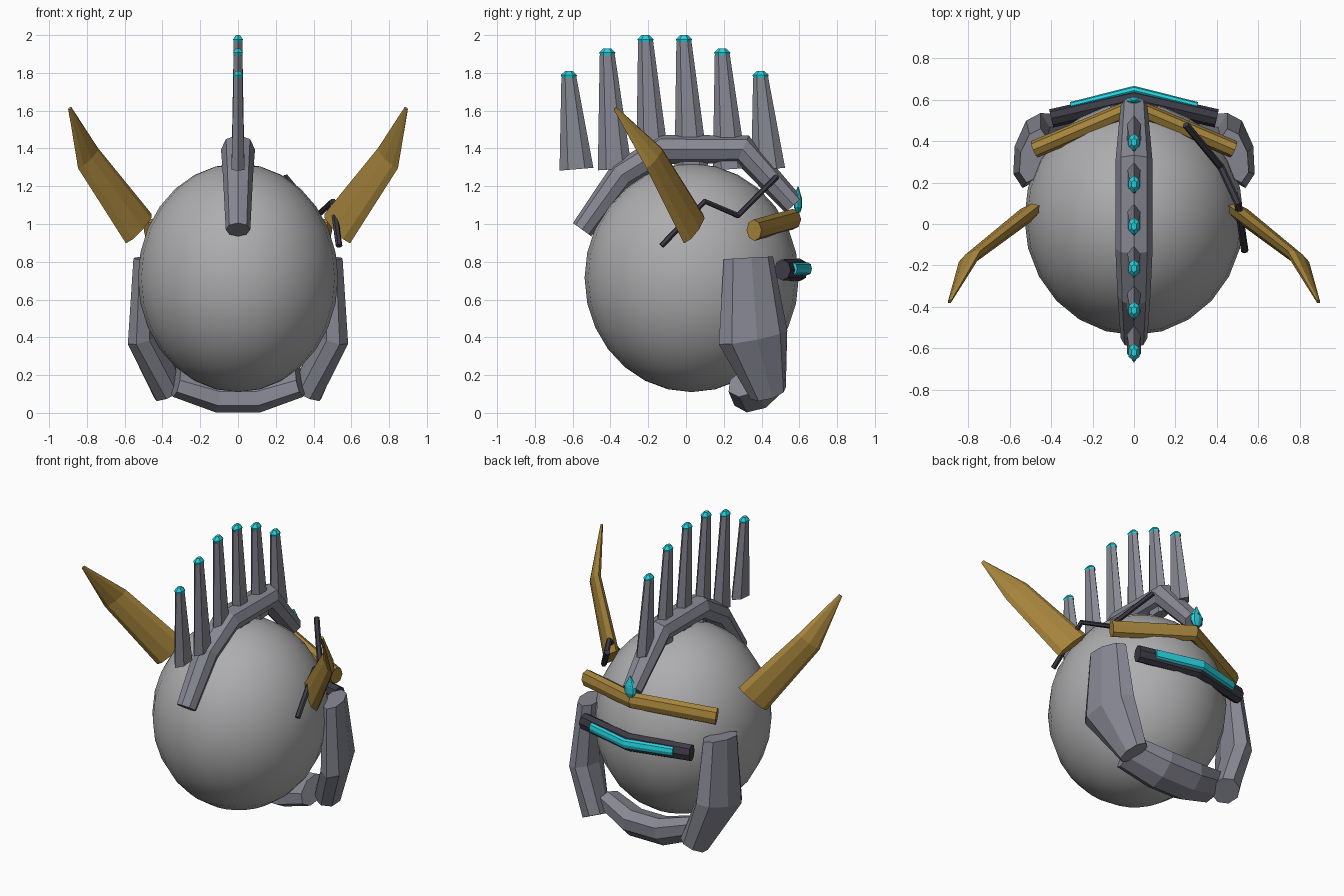
import bpy, bmesh, math
from mathutils import Vector


def material(name, rgb):
    m = bpy.data.materials.new(name)
    m.diffuse_color = (*rgb, 1)
    return m


SHELL = material("light grey", (0.42, 0.42, 0.43))
STEEL = material("steel grey", (0.24, 0.245, 0.29))
GOLD = material("old gold", (0.38, 0.23, 0.045))
DARK = material("charcoal", (0.045, 0.043, 0.06))
TEAL = material("teal glow", (0.02, 0.62, 0.70))


def loft(name, stations, wide, mat, sides=8):
    """Tapered tube: stations are (x, y, z, half_wide, half_thin)."""
    bm = bmesh.new()
    pts = [Vector(s[:3]) for s in stations]
    rings = []
    for i, s in enumerate(stations):
        t = Vector()
        if i > 0:
            t += (pts[i] - pts[i - 1]).normalized()
        if i < len(pts) - 1:
            t += (pts[i + 1] - pts[i]).normalized()
        t.normalize()
        a = Vector(wide)
        a = (a - t * a.dot(t)).normalized()
        b = t.cross(a)
        angles = [2 * math.pi * k / sides for k in range(sides)]
        rings.append([bm.verts.new(pts[i] + a * s[3] * math.cos(q) + b * s[4] * math.sin(q))
                      for q in angles])
    for r0, r1 in zip(rings, rings[1:]):
        for k in range(sides):
            j = (k + 1) % sides
            bm.faces.new((r0[k], r0[j], r1[j], r1[k]))
    bm.faces.new(rings[0])
    bm.faces.new(rings[-1])
    bmesh.ops.recalc_face_normals(bm, faces=bm.faces)
    me = bpy.data.meshes.new(name)
    bm.to_mesh(me)
    bm.free()
    me.materials.append(mat)
    ob = bpy.data.objects.new(name, me)
    bpy.context.collection.objects.link(ob)
    return ob


def pair(name, stations, wide, mat, sides=8):
    """Loft on the +x side and its mirror image."""
    loft(name + "_right", stations, wide, mat, sides)
    loft(name + "_left", [(-s[0], *s[1:]) for s in stations],
         (-wide[0], wide[1], wide[2]), mat, sides)


# Helmet shell
bpy.ops.mesh.primitive_uv_sphere_add(segments=24, ring_count=14, radius=1, location=(0, 0.03, 0.715))
shell = bpy.context.object
shell.name = "helmet_shell"
shell.scale = (0.53, 0.567, 0.605)
shell.data.materials.append(SHELL)
bpy.ops.object.shade_smooth()

# Crest ridge from back to brow
loft("crest_ridge", [(0, -0.55, 0.97, 0.06, 0.065), (0, -0.34, 1.26, 0.075, 0.08),
                     (0, -0.12, 1.395, 0.08, 0.09), (0, 0.30, 1.395, 0.08, 0.09),
                     (0, 0.57, 1.10, 0.06, 0.065)], (0, 0.5, 1), STEEL)

# Crest fins with glowing tips
for i, top in enumerate((1.81, 1.93, 2.0, 2.0, 1.93, 1.81)):
    y = -0.62 + 0.203 * i
    loft(f"crest_fin_{i + 1}", [(0, y + 0.04, 1.29, 0.09, 0.04), (0, y, top - 0.035, 0.04, 0.026)],
         (0, 1, 0), STEEL, 6)
    loft(f"fin_tip_{i + 1}", [(0, y, top - 0.045, 0.034, 0.024), (0, y, top - 0.022, 0.043, 0.03),
                              (0, y, top, 0.02, 0.013)], (0, 1, 0), TEAL, 6)

# Side horns
pair("horn", [(0.525, 0.04, 0.975, 0.115, 0.04), (0.795, -0.17, 1.35, 0.085, 0.03),
              (0.89, -0.375, 1.612, 0.012, 0.008)], (-0.58, 0.43, 0.69), GOLD)

# Cheek guards
pair("cheek_guard", [(0.485, 0.33, 0.82, 0.135, 0.065), (0.495, 0.355, 0.40, 0.19, 0.085),
                     (0.365, 0.435, 0.105, 0.10, 0.085)], (-0.25, 0.95, 0.05), STEEL)

# Chin guard
loft("chin_guard", [(-0.33, 0.33, 0.17, 0.12, 0.075), (-0.11, 0.38, 0.105, 0.14, 0.09),
                    (0.11, 0.38, 0.105, 0.14, 0.09), (0.33, 0.33, 0.17, 0.12, 0.075)],
     (0, 0.88, 0.47), STEEL)

# Brow bar and gem
loft("brow_bar", [(-0.482, 0.36, 0.967, 0.057, 0.043), (0, 0.565, 1.025, 0.055, 0.045),
                  (0.482, 0.36, 0.967, 0.057, 0.043)], (0, 0, 1), GOLD)
loft("brow_gem", [(0, 0.593, 1.06, 0.02, 0.012), (0, 0.593, 1.09, 0.042, 0.022),
                  (0, 0.593, 1.13, 0.042, 0.022), (0, 0.593, 1.198, 0.004, 0.003)],
     (1, 0, 0), TEAL)

# Visor band and glowing strip
loft("visor_band", [(-0.40, 0.51, 0.757, 0.056, 0.045), (0, 0.602, 0.757, 0.06, 0.045),
                    (0.40, 0.51, 0.757, 0.056, 0.045)], (0, 0, 1), DARK)
loft("visor_strip", [(-0.305, 0.57, 0.763, 0.032, 0.02), (0, 0.645, 0.763, 0.034, 0.022),
                     (0.305, 0.57, 0.763, 0.032, 0.02)], (0, 0, 1), TEAL)

# Battle scar on one side
loft("scar", [(0.535, -0.13, 0.885, 0.018, 0.016), (0.502, 0.10, 1.12, 0.018, 0.016),
              (0.42, 0.275, 1.045, 0.018, 0.016), (0.25, 0.48, 1.25, 0.018, 0.016)],
     (1, 0.3, 0), DARK, 6)
